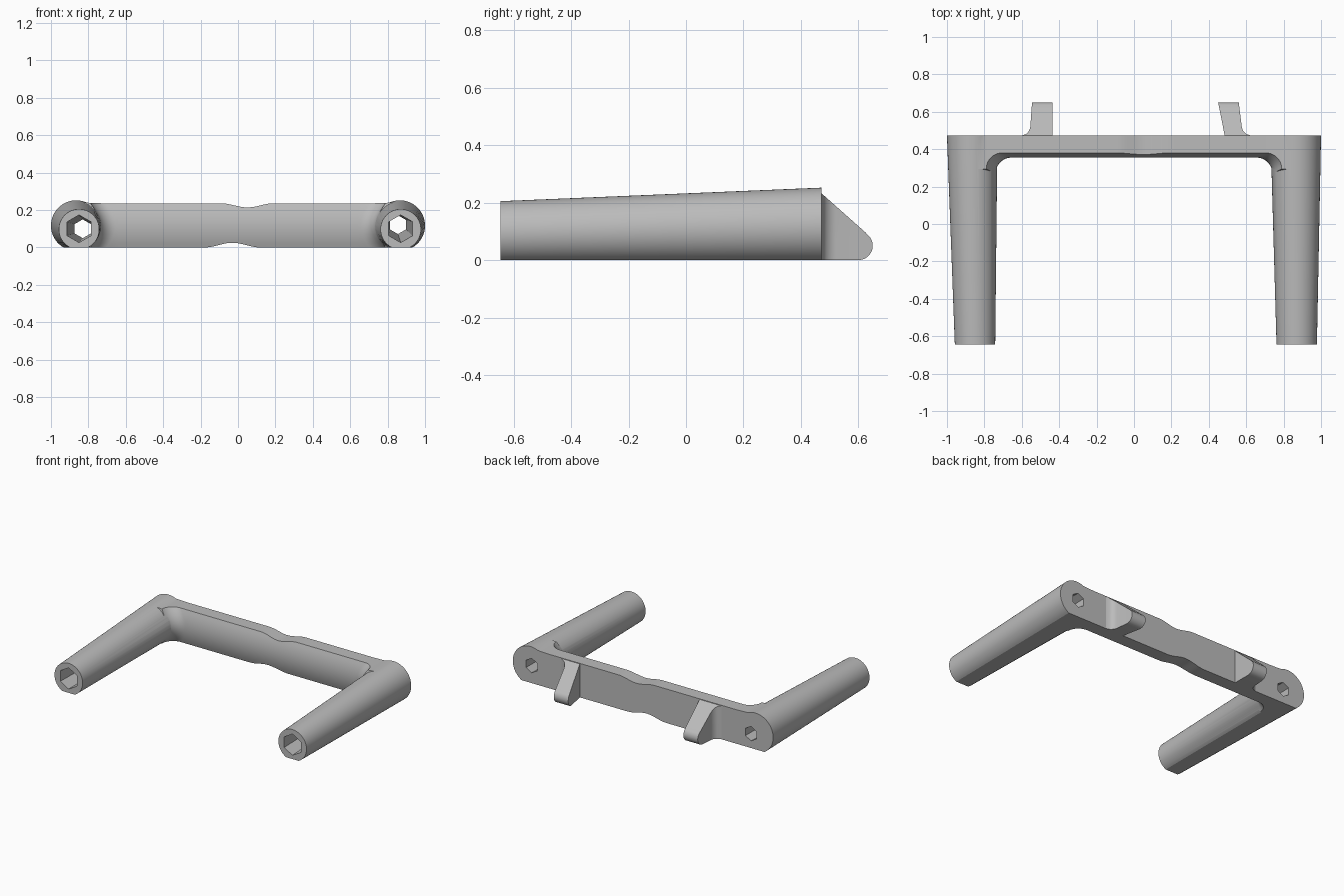
import bpy, bmesh, math

cube = bpy.data.objects.get("Cube")
if cube:
    bpy.data.objects.remove(cube, do_unlink=True)

# Material
grey = bpy.data.materials.new("plain grey")
grey.use_nodes = True
grey.diffuse_color = (0.5, 0.5, 0.5, 1)
grey.node_tree.nodes["Principled BSDF"].inputs["Base Color"].default_value = (0.5, 0.5, 0.5, 1)

FRONT, BACK = -0.645, 0.472


def loft(name, rings):
    """Skin a closed solid through rings of equal point count."""
    bm = bmesh.new()
    rows = [[bm.verts.new(p) for p in ring] for ring in rings]
    n = len(rows[0])
    for a, b in zip(rows, rows[1:]):
        for i in range(n):
            j = (i + 1) % n
            bm.faces.new((a[i], a[j], b[j], b[i]))
    bm.faces.new(rows[0])
    bm.faces.new(rows[-1])
    bmesh.ops.recalc_face_normals(bm, faces=bm.faces)
    mesh = bpy.data.meshes.new(name)
    bm.to_mesh(mesh)
    bm.free()
    mesh.materials.append(grey)
    ob = bpy.data.objects.new(name, mesh)
    bpy.context.collection.objects.link(ob)
    return ob


def boolean(target, tool, operation):
    """Apply a boolean and discard the tool."""
    mod = target.modifiers.new("boolean", 'BOOLEAN')
    mod.operation, mod.object, mod.solver = operation, tool, 'EXACT'
    bpy.context.view_layer.objects.active = target
    bpy.ops.object.modifier_apply(modifier=mod.name)
    bpy.data.objects.remove(tool, do_unlink=True)


def round_ring(x, y, z, r, n=64):
    """Circle with its underside cut flat at the ground."""
    low = math.asin(z / r)
    span = math.pi + 2 * low
    return [(x + r * math.cos(-low + span * i / n), y,
             z + r * math.sin(-low + span * i / n)) for i in range(n + 1)]


def hex_ring(x, y, z, r):
    return [(x + r * math.sin(i * math.pi / 3), y, z + r * math.cos(i * math.pi / 3))
            for i in range(6)]


# Crossbar: rounded front face, shallow dips, filleted into the arms
def dip(x, centre, half):
    t = (x - centre) / half
    return math.cos(t * math.pi / 2) ** 2 if abs(t) < 1 else 0


def bar_ring(x, angle=None, end=False):
    side = 1 if x > 0 else -1
    rise = max(0, abs(x) - 0.67) / 0.19
    top = 0.236 + 0.007 * min(1, rise) - 0.022 * dip(x, 0.05, 0.14)
    bottom = 0.025 * dip(x, -0.03, 0.15)
    pts = []
    for i in range(11):
        z = bottom + (top - bottom) * i / 10
        inset = 0.025 * min(1, abs(z / 0.118 - 1)) ** 2
        px, py = x, 0.355 + inset
        if angle is not None:
            py -= FILLET * (1 - math.cos(angle))
            if not end:
                px += side * 2 * inset
        pts.append((px, py, z))
    return [(pts[0][0], BACK, bottom)] + pts + [(pts[-1][0], BACK, top)]


FILLET, START = 0.085, 0.655
angles = [i * math.pi / 20 for i in range(11)]
right_side = [bar_ring(START + FILLET * math.sin(a), a) for a in angles]
right_side.append(bar_ring(0.862, math.pi / 2, True))
left_side = [bar_ring(-START - FILLET * math.sin(a), a) for a in angles]
left_side.append(bar_ring(-0.862, math.pi / 2, True))
middle = [bar_ring(-0.64 + 1.28 * i / 64) for i in range(65)]
frame = loft("frame", left_side[::-1] + middle + right_side)

# Tapered arms, then a hexagonal bore through each
arms = [(-0.85, -0.865, -0.83, 0.1), (0.87, 0.865, 0.855, 0.122)]
for front_x, back_x, bore_x, bore_z in arms:
    arm = loft("arm", [round_ring(front_x, FRONT, 0.097, 0.108),
                       round_ring(back_x, BACK, 0.117, 0.135)])
    boolean(frame, arm, 'UNION')
for front_x, back_x, bore_x, bore_z in arms:
    bore = loft("bore", [hex_ring(front_x, FRONT - 0.01, 0.1, 0.074),
                         hex_ring(bore_x, BACK + 0.01, bore_z, 0.05)])
    boolean(frame, bore, 'DIFFERENCE')


# Rear hooks: sloping top, rounded tip, outer side flared at the root
def hook(name, side, inner_root, inner_tip, outer_root, outer_tip):
    r, cy = 0.05, 0.6
    ys = [0.46, BACK] + [BACK + 0.05 * i / 6 for i in range(1, 7)] + [cy]
    ys += [cy + r * math.sin(i * math.pi / 24) for i in range(1, 12)] + [cy + r * 0.9999]
    rings = []
    for y in ys:
        t = max(0, (y - BACK) / (cy + r - BACK))
        curve = math.sqrt(max(0, r * r - max(0, y - cy) ** 2))
        slope = 0.232 - 0.89 * max(0, y - BACK)
        top = min(slope, r + curve) if y > 0.63 else slope
        low = r - curve
        d = min(1, max(0, (y - BACK) / 0.05))
        flare = 0.045 * (1 - math.sqrt(1 - (1 - d) ** 2))
        a = side * (inner_root + (inner_tip - inner_root) * t)
        b = side * (outer_root + (outer_tip - outer_root) * t + flare)
        rings.append([(a, y, low), (b, y, low), (b, y, top), (a, y, top)])
    return loft(name, rings)


parts = [frame,
         hook("right_hook", -1, 0.435, 0.435, 0.558, 0.545),
         hook("left_hook", 1, 0.485, 0.45, 0.582, 0.56)]

# Shading
bpy.ops.object.select_all(action='DESELECT')
for ob in parts:
    ob.select_set(True)
bpy.context.view_layer.objects.active = frame
bpy.ops.object.shade_smooth_by_angle(angle=math.radians(30))
